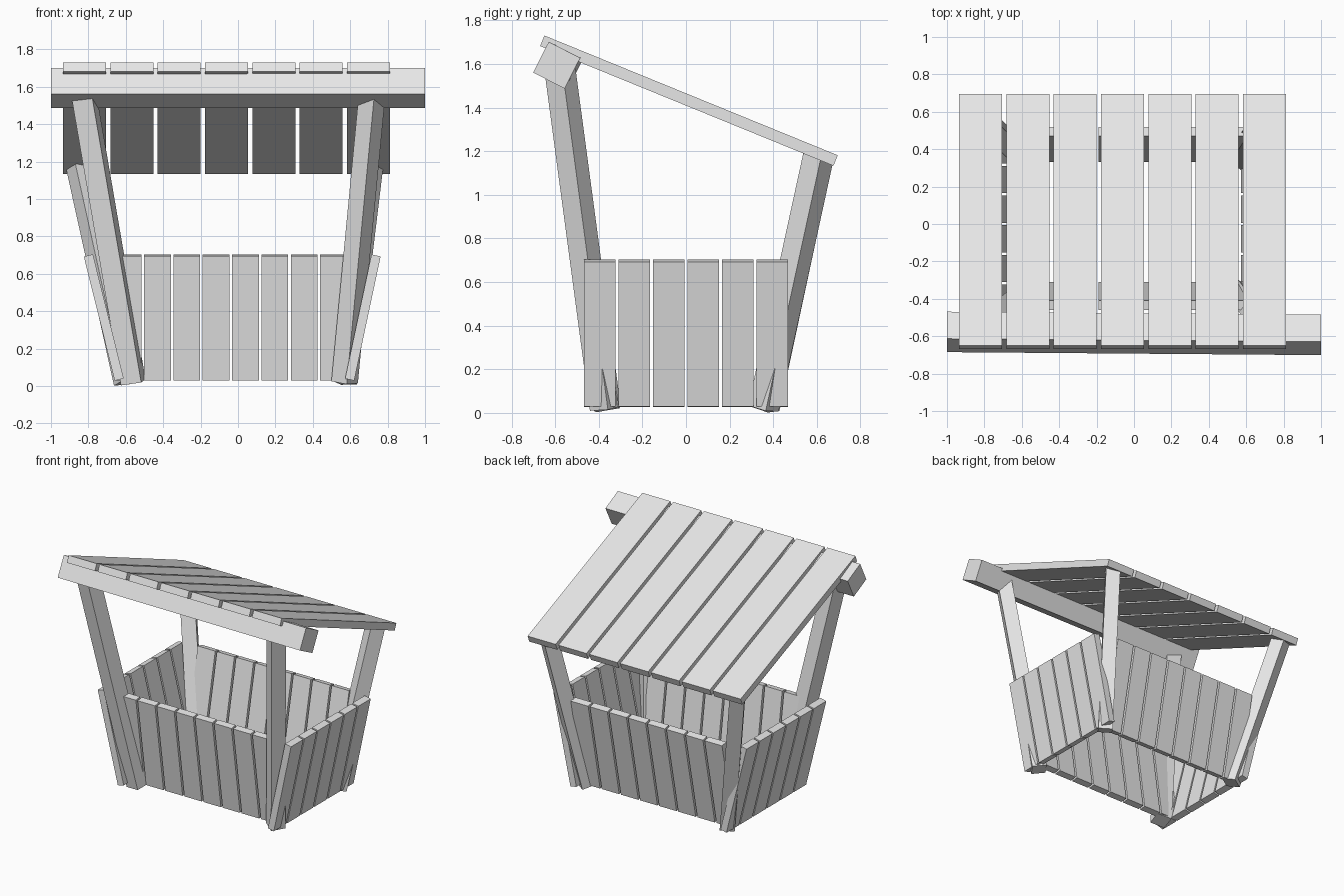
import bpy
import math
from mathutils import Vector, Matrix

if "Cube" in bpy.data.objects:
    bpy.data.objects.remove(bpy.data.objects["Cube"])

wood = bpy.data.materials.new("grey_wood")
wood.diffuse_color = (0.8, 0.8, 0.8, 1)
wood.use_nodes = True
wood.node_tree.nodes["Principled BSDF"].inputs["Base Color"].default_value = wood.diffuse_color


def timber(name, start, end, side, width, depth):
    """Box running from start to end; 'side' is the direction of its width."""
    start, end = Vector(start), Vector(end)
    z = (end - start).normalized()
    x = Vector(side)
    x = (x - z * x.dot(z)).normalized()
    y = z.cross(x)
    rot = Matrix((x, y, z)).transposed()
    half = ((end - start).length / 2, width / 2, depth / 2)
    mid = (start + end) / 2
    verts = [mid + rot @ Vector((sx * half[1], sy * half[2], sz * half[0]))
             for sz in (-1, 1) for sy in (-1, 1) for sx in (-1, 1)]
    faces = [(0, 2, 3, 1), (4, 5, 7, 6), (0, 1, 5, 4),
             (2, 6, 7, 3), (0, 4, 6, 2), (1, 3, 7, 5)]
    mesh = bpy.data.meshes.new(name)
    mesh.from_pydata(verts, [], faces)
    mesh.materials.append(wood)
    ob = bpy.data.objects.new(name, mesh)
    bpy.context.collection.objects.link(ob)
    return ob


# Leaning corner posts: bottom, top, twist in degrees, thickness
posts = {
    "front_left_post": ((-0.56, -0.37, 0.02), (-0.83, -0.58, 1.59), -12, 0.112),
    "front_right_post": ((0.57, -0.37, 0.02), (0.72, -0.58, 1.59), -36, 0.102),
    "back_left_post": ((-0.595, 0.36, 0.02), (-0.85, 0.607, 1.175), 30, 0.102),
    "back_right_post": ((0.565, 0.355, 0.02), (0.705, 0.607, 1.175), -36, 0.102),
}
for name, (a, b, twist, size) in posts.items():
    t = math.radians(twist)
    timber(name, a, b, (math.cos(t), math.sin(t), 0), size, size)

# Front and back walls of upright boards, leaning outwards
LOW, HIGH, THICK = 0.034, 0.698, 0.05
for wall, y0, y1 in (("front", -0.335, -0.435), ("back", 0.355, 0.495)):
    for i in range(8):
        x = -0.588 + i * 0.157
        timber(f"{wall}_board_{i + 1}", (x, y0, LOW), (x, y1, HIGH),
               (1, 0, 0), 0.143, THICK)

# Side walls
for wall, x0, x1 in (("left", -0.635, -0.80), ("right", 0.597, 0.738)):
    for i in range(6):
        y = (i - 2.5) * 0.158
        timber(f"{wall}_board_{i + 1}", (x0, y, LOW), (x1, y, HIGH),
               (0, 1, 0), 0.145, THICK)

# Thick roof beam across the front, turned about its length
a = math.radians(-27)
timber("roof_beam", (-1, -0.577, 1.594), (1, -0.593, 1.594),
       (0, math.cos(a), math.sin(a)), 0.162, 0.158)

# Sloping roof planks
for i in range(7):
    x = -0.821 + i * 0.2532
    timber(f"roof_plank_{i + 1}", (x, -0.659, 1.706), (x, 0.686, 1.157),
           (1, 0, 0), 0.23, 0.052)
